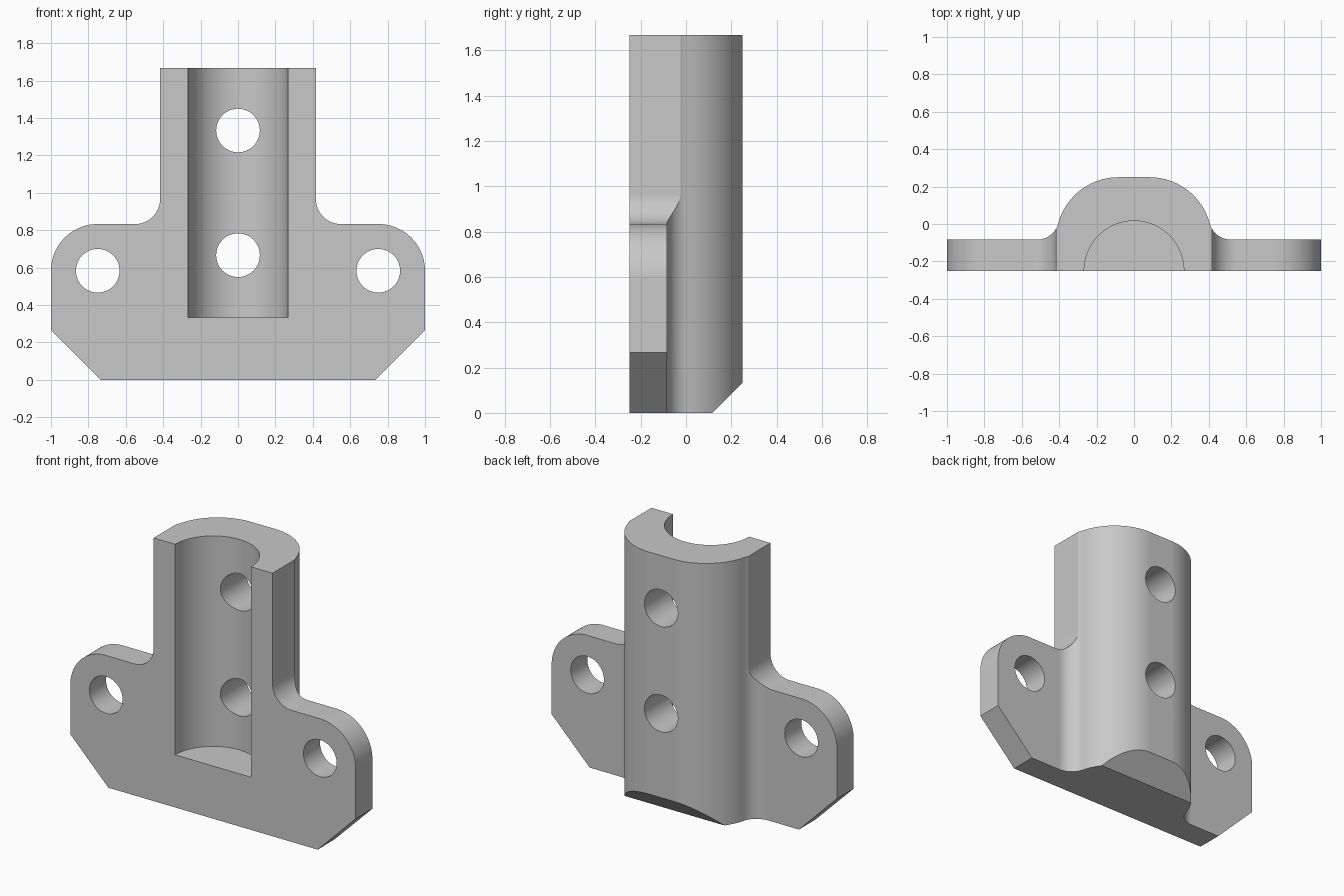
import bpy, bmesh, math
from mathutils import Vector

cube = bpy.data.objects.get("Cube")
if cube:
    bpy.data.objects.remove(cube, do_unlink=True)

MM = 1 / 60          # part drawn in mm, 120 mm wide
UP, BACK, SIDE = "Z", "Y", "X"


def arc(cx, cy, r, a0, a1, steps=24):
    """Points of a circular arc, angles in degrees."""
    angles = [math.radians(a0 + (a1 - a0) * i / steps) for i in range(steps + 1)]
    return [(cx + r * math.cos(a), cy + r * math.sin(a)) for a in angles]


def mirrored(half):
    """Close a right-hand half outline with its mirror image."""
    return half + [(-x, y) for x, y in reversed(half) if abs(x) > 1e-6]


def extrude(name, outline, axis, start, end):
    """Solid prism from a 2D outline in mm, extruded along one axis."""
    place = {UP: lambda u, v, w: (u, v, w),
             BACK: lambda u, v, w: (u, w, v),
             SIDE: lambda u, v, w: (w, u, v)}[axis]
    bm = bmesh.new()
    face = bm.faces.new([bm.verts.new(Vector(place(u, v, start)) * MM) for u, v in outline])
    shift = Vector(place(0, 0, end - start)) * MM
    new = bmesh.ops.extrude_face_region(bm, geom=[face])["geom"]
    bmesh.ops.translate(bm, vec=shift, verts=[g for g in new if isinstance(g, bmesh.types.BMVert)])
    bmesh.ops.recalc_face_normals(bm, faces=bm.faces)
    mesh = bpy.data.meshes.new(name)
    bm.to_mesh(mesh)
    bm.free()
    obj = bpy.data.objects.new(name, mesh)
    bpy.context.collection.objects.link(obj)
    return obj


def combine(target, tool, operation):
    """Apply a boolean and discard the tool."""
    tool.hide_render = True
    mod = target.modifiers.new("cut", "BOOLEAN")
    mod.object, mod.operation, mod.solver = tool, operation, "EXACT"
    bpy.context.view_layer.objects.active = target
    bpy.ops.object.modifier_apply(modifier=mod.name)
    bpy.data.objects.remove(tool, do_unlink=True)


# Plan section: flange plate blended into the rounded post
front, plate, back = -15, -5, 15
post_r, post_cx, blend = 20, 5, 7
reach = math.sqrt((post_r + blend) ** 2 - blend ** 2)
lean = math.degrees(math.atan2(blend, reach))
plan = [(65, front), (65, plate)]
plan += arc(post_cx + reach, plate + blend, blend, 270, 180 + lean, 16)
plan += arc(post_cx, plate, post_r, lean, 90, 32)[1:]
bracket = extrude("socket_bracket", mirrored(plan), UP, -5, 100)

# Front silhouette: chamfered feet, rounded shoulders, filleted neck
outline = [(44, 0), (60, 16)] + arc(45, 35, 15, 0, 90)
outline += arc(33, 58, 8, 270, 180) + [(25, 105)]
combine(bracket, extrude("silhouette", mirrored(outline), BACK, -20, 20), "INTERSECT")

# Slanted lower back edge
wedge = [(7 - 10, -10), (15 + 10, 8 + 10), (25, -10)]
combine(bracket, extrude("back_chamfer", wedge, SIDE, -70, 70), "DIFFERENCE")

# Half-round socket, open at the front and top
bore = arc(0, front, 16, 0, 180, 64) + [(-16, -25), (16, -25)]
combine(bracket, extrude("socket_bore", bore, UP, 20, 110), "DIFFERENCE")

# Bolt holes in the post and the two ears
for x, z in [(0, 40), (0, 80), (-45, 35), (45, 35)]:
    ring = arc(x, z, 7, 0, 360, 48)[:-1]
    combine(bracket, extrude("bolt_hole", ring, BACK, -30, 30), "DIFFERENCE")

# Material
grey = bpy.data.materials.new("plain_grey")
grey.use_nodes = True
colour = (0.58, 0.58, 0.58, 1)
grey.diffuse_color = colour
grey.node_tree.nodes["Principled BSDF"].inputs["Base Color"].default_value = colour
bracket.data.materials.clear()
bracket.data.materials.append(grey)

# Smooth curves, crisp edges, even flats
bpy.ops.object.select_all(action="DESELECT")
bracket.select_set(True)
bpy.context.view_layer.objects.active = bracket
bpy.ops.object.shade_smooth_by_angle(angle=math.radians(30))
weighted = bracket.modifiers.new("flat_normals", "WEIGHTED_NORMAL")
weighted.keep_sharp = True
